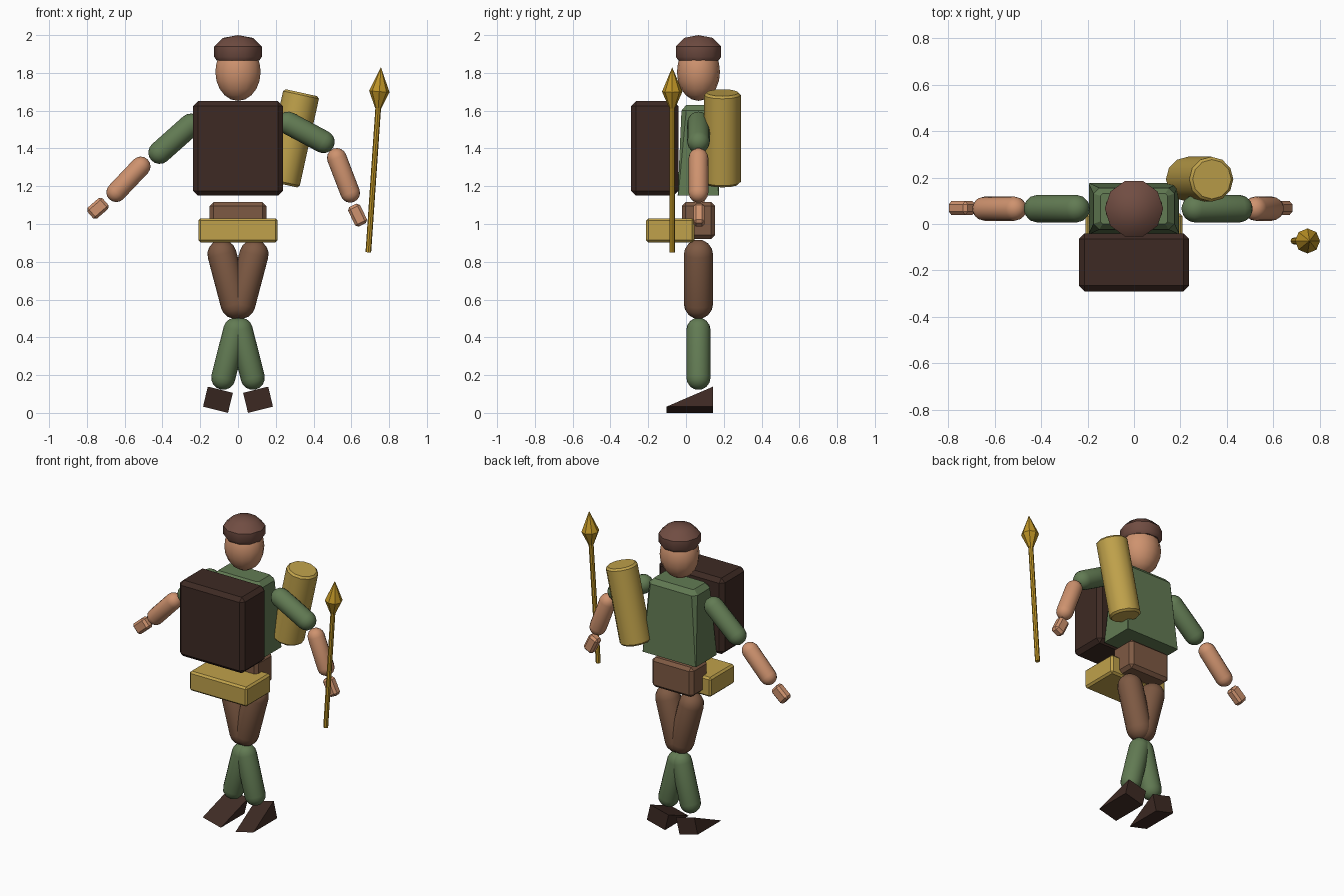
import bpy, bmesh
from math import radians, sin, cos, pi
from mathutils import Vector, Matrix

if "Cube" in bpy.data.objects:
    bpy.data.objects.remove(bpy.data.objects["Cube"])

Y = 0.066  # body centre plane


def material(name, rgb):
    m = bpy.data.materials.new(name)
    m.diffuse_color = (*[(c / 255) ** 2.2 for c in rgb], 1)
    m.use_nodes = True
    m.node_tree.nodes["Principled BSDF"].inputs["Base Color"].default_value = m.diffuse_color
    return m


GREEN = material("green_cloth", (98, 122, 84))
SKIN = material("skin", (205, 145, 110))
BROWN = material("brown_cloth", (125, 90, 69))
DARK = material("dark_leather", (64, 46, 40))
CAP = material("cap_felt", (112, 78, 68))
TAN = material("tan_canvas", (190, 160, 76))
GOLD = material("gold", (188, 146, 42))


def finish(name, bm, mat, angle=None):
    bmesh.ops.recalc_face_normals(bm, faces=bm.faces[:])
    me = bpy.data.meshes.new(name)
    bm.to_mesh(me)
    bm.free()
    me.materials.append(mat)
    if angle:
        me.shade_smooth()
        me.set_sharp_from_angle(angle=radians(angle))
    ob = bpy.data.objects.new(name, me)
    bpy.context.collection.objects.link(ob)
    return ob


def box(name, center, size, mat, bevel, tilt=0):
    bm = bmesh.new()
    bmesh.ops.create_cube(bm, size=1)
    bmesh.ops.scale(bm, vec=size, verts=bm.verts)
    bmesh.ops.bevel(bm, geom=bm.edges[:], offset=bevel, segments=1,
                    affect='EDGES', profile=0.5)
    bm.transform(Matrix.Translation(center) @ Matrix.Rotation(radians(tilt), 4, 'Y'))
    return finish(name, bm, mat)


def lathe(name, base, axis, profile, sides, mat, angle=35):
    """Revolve (radius, height) points about an axis starting at base."""
    bm = bmesh.new()
    rings = []
    for r, h in profile:
        if r == 0:
            rings.append([bm.verts.new((0, 0, h))])
        else:
            rings.append([bm.verts.new((r * cos(2 * pi * i / sides), r * sin(2 * pi * i / sides), h))
                          for i in range(sides)])
    for a, b in zip(rings, rings[1:]):
        for i in range(sides):
            j = (i + 1) % sides
            quad = [a[i % len(a)], a[j % len(a)], b[j % len(b)], b[i % len(b)]]
            bm.faces.new(list(dict.fromkeys(quad)))
    for ring in (rings[0], rings[-1]):
        if len(ring) > 1:
            bm.faces.new(ring)
    rot = Vector(axis).to_track_quat('Z', 'Y').to_matrix().to_4x4()
    bm.transform(Matrix.Translation(base) @ rot)
    return finish(name, bm, mat, angle)


def capsule(name, p, q, r, mat):
    p, q = Vector(p), Vector(q)
    length = (q - p).length
    arc = [(r * cos(k * pi / 8), r * sin(k * pi / 8)) for k in range(4)] + [(0, r)]
    profile = [(x, -h) for x, h in reversed(arc)] + [(x, length + h) for x, h in arc]
    return lathe(name, p, q - p, profile, 16, mat, 60)


# Head and cap
bm = bmesh.new()
bmesh.ops.create_uvsphere(bm, u_segments=14, v_segments=10, radius=1)
bm.transform(Matrix.Translation((0, Y, 1.805)) @ Matrix.Diagonal((0.123, 0.114, 0.153, 1)))
finish("head", bm, SKIN, 40)
cap = lathe("cap", (0, Y, 0), (0, 0, 1),
            [(0, 1.86), (0.112, 1.865), (0.126, 1.885), (0.126, 1.94), (0.08, 1.985), (0, 2.0)],
            10, CAP, 40)

# Torso: tapered coat, chamfered toward the shoulders
bm = bmesh.new()
rings = []
for hx, hy, c, z in [(0.195, 0.11, 0.003, 1.15), (0.175, 0.09, 0.025, 1.6), (0.145, 0.065, 0.01, 1.63)]:
    pts = [(hx, c - hy), (hx, hy - c), (hx - c, hy), (c - hx, hy),
           (-hx, hy - c), (-hx, c - hy), (c - hx, -hy), (hx - c, -hy)]
    rings.append([bm.verts.new((x, Y + y, z)) for x, y in pts])
for a, b in zip(rings, rings[1:]):
    for i in range(8):
        bm.faces.new((a[i], a[(i + 1) % 8], b[(i + 1) % 8], b[i]))
bm.faces.new(rings[0])
bm.faces.new(rings[-1])
finish("torso", bm, GREEN)

# Pelvis, belt pouch, chest pack
box("pelvis", (0, Y, 1.018), (0.30, 0.175, 0.195), BROWN, 0.02)
box("belt_pouch", (0, -0.083, 0.966), (0.42, 0.255, 0.128), TAN, 0.012)
box("pack", (0, -0.165, 1.40), (0.475, 0.25, 0.50), DARK, 0.025)

# Legs and wedge feet
for side, s in (("left", 1), ("right", -1)):
    capsule(side + "_thigh", (s * 0.085, Y, 0.84), (s * 0.015, Y, 0.575), 0.077, BROWN)
    capsule(side + "_shin", (s * 0.014, Y, 0.44), (s * 0.078, Y, 0.186), 0.064, GREEN)
    bm = bmesh.new()
    sole = [(0.185, 0.033), (0.053, 0.0)]
    top = [(0.16, 0.139), (0.027, 0.106)]
    toe = [bm.verts.new((s * x, -0.103, z)) for x, z in sole]
    heel = [bm.verts.new((s * x, 0.143, z)) for x, z in sole]
    ankle = [bm.verts.new((s * x, 0.143, z)) for x, z in top]
    bm.faces.new((toe[0], toe[1], heel[1], heel[0]))
    bm.faces.new((toe[0], toe[1], ankle[1], ankle[0]))
    bm.faces.new((heel[0], heel[1], ankle[1], ankle[0]))
    for i in (0, 1):
        bm.faces.new((toe[i], heel[i], ankle[i]))
    finish(side + "_foot", bm, DARK)

# Arms: upper arm, forearm and hand, posed differently on each side
capsule("right_upper_arm", (-0.25, Y, 1.525), (-0.415, Y, 1.378), 0.06, GREEN)
capsule("right_forearm", (-0.515, Y, 1.305), (-0.645, Y, 1.168), 0.052, SKIN)
box("right_hand", (-0.742, 0.069, 1.083), (0.107, 0.06, 0.076), SKIN, 0.014, -41)
capsule("left_upper_arm", (0.265, Y, 1.535), (0.452, Y, 1.435), 0.06, GREEN)
capsule("left_forearm", (0.523, Y, 1.35), (0.594, Y, 1.165), 0.052, SKIN)
box("left_hand", (0.633, 0.069, 1.047), (0.115, 0.06, 0.07), SKIN, 0.014, 64)

# Bedroll slung behind the shoulder
roll_axis = Vector((0.106, 0, 0.483))
n = roll_axis.length
lathe("bedroll", (0.23, 0.193, 1.212), roll_axis,
      [(0.085, 0), (0.097, 0.012), (0.097, n - 0.012), (0.085, n)], 12, TAN, 35)

# Spear
spear_base, spear_axis = (0.69, -0.073, 0.85), Vector((0.067, 0, 0.98))
lathe("spear_shaft", spear_base, spear_axis, [(0.015, 0), (0.015, 0.79)], 8, GOLD)
lathe("spear_tip", spear_base, spear_axis,
      [(0.016, 0.765), (0.054, 0.853), (0, 0.982)], 8, GOLD, 25)
